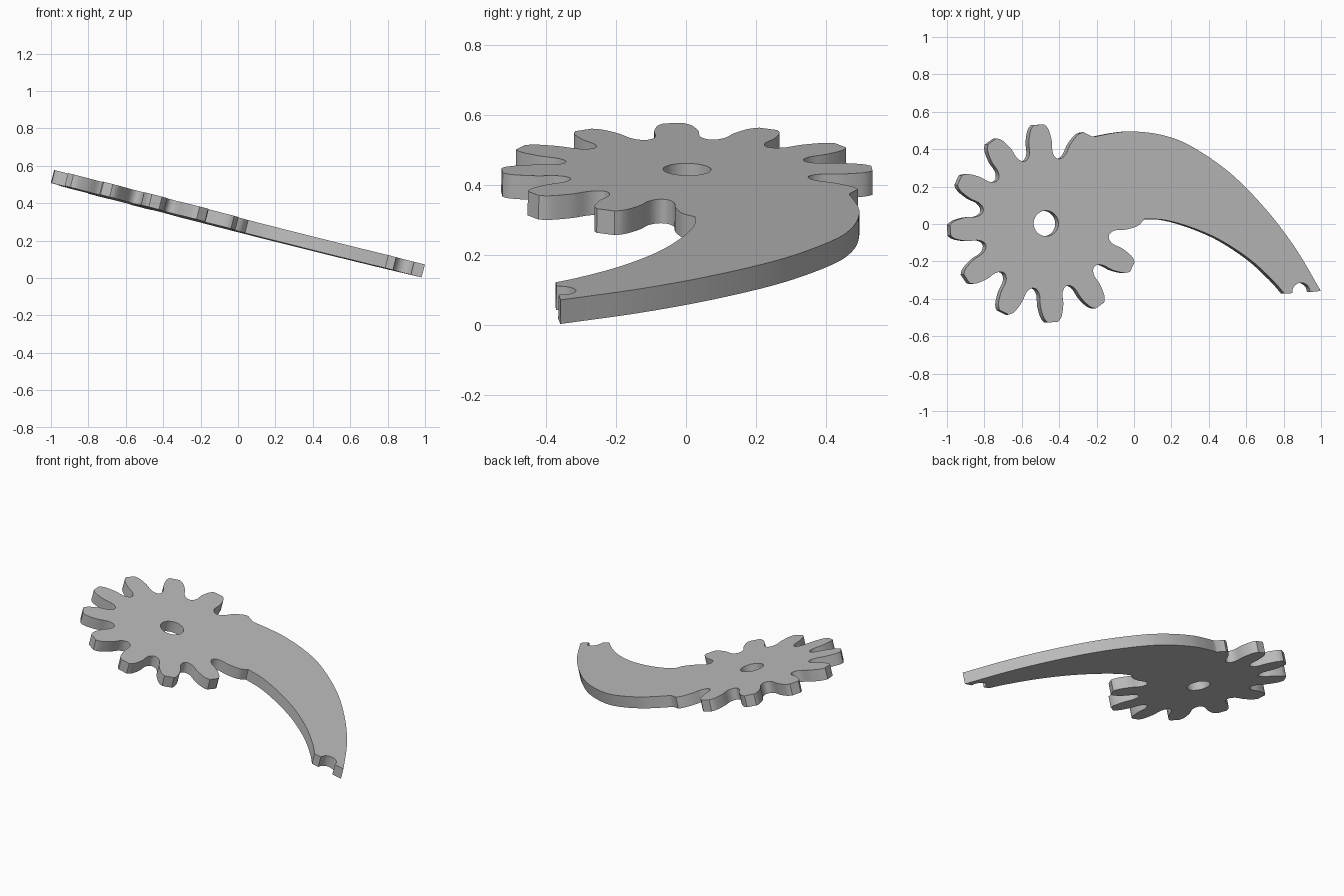
import bpy, bmesh
from math import sin, cos, radians, pi
from mathutils import Matrix, Vector

cube = bpy.data.objects.get("Cube")
if cube:
    bpy.data.objects.remove(cube)

THICK = 0.071
TILT = radians(14.4)
HUB = Vector((-0.47, 0.003, 0.445))   # centre of the hole on the top face


def polar(r, a):
    return (r * cos(a), r * sin(a))


def flat(points):
    """Plan positions turned into coordinates in the tilted plane."""
    return [((x - HUB.x) / cos(TILT), y - HUB.y) for x, y in points]


def smooth(points, steps=6):
    """Catmull-Rom curve through a few points."""
    p = [Vector(q) for q in points]
    p = [2 * p[0] - p[1]] + p + [2 * p[-1] - p[-2]]
    out = []
    for a, b, c, d in zip(p, p[1:], p[2:], p[3:]):
        for i in range(steps):
            t = i / steps
            out.append(tuple(0.5 * (2 * b + (c - a) * t + (2 * a - 5 * b + 4 * c - d) * t * t
                                    + (3 * b - a - 3 * c + d) * t ** 3)))
    return out + [tuple(p[-2])]


# Gear teeth: radius and half width, from root to tip
flank = smooth([(0.353, 0.085), (0.364, 0.072), (0.39, 0.063), (0.44, 0.064),
                (0.49, 0.054), (0.515, 0.043), (0.53, 0.028)], 3)
outline = []
for k in range(11):
    mid = radians(64 + 30 * k)
    rising = [polar(r, mid - w / r) for r, w in flank]
    falling = [polar(r, mid + w / r) for r, w in reversed(flank)]
    if k == 0:
        rising = rising[-1:]      # back of this tooth merges into the arm
    if k == 10:
        falling = []              # so does the far side of the last one
    outline += rising + falling

# Curved arm with a round notch in its end
inner = smooth([(0.055, 0.026), (0.16, 0.022), (0.3, -0.016), (0.46, -0.085),
                (0.62, -0.19), (0.74, -0.3), (0.803, -0.372)])
notch = [(0.893 - 0.048 * cos(pi * i / 12), -0.364 + 0.05 * sin(pi * i / 12))
         for i in range(13)]
outer = smooth([(0.998, -0.358), (0.86, -0.125), (0.7, 0.085), (0.51, 0.277),
                (0.3, 0.42), (0.15, 0.476), (0, 0.495), (-0.1, 0.488), (-0.21, 0.467)])
outline += flat(inner + [(0.845, -0.37)] + notch + outer)

hole = [polar(0.0685, 2 * pi * i / 40) for i in range(40)]

# Filled, extruded profile
curve = bpy.data.curves.new("plate_profile", 'CURVE')
curve.dimensions = '2D'
curve.fill_mode = 'BOTH'
curve.extrude = THICK / 2
for ring in (outline, hole):
    spline = curve.splines.new('POLY')
    spline.points.add(len(ring) - 1)
    for pt, (x, y) in zip(spline.points, ring):
        pt.co = (x, y, 0, 1)
    spline.use_cyclic_u = True
helper = bpy.data.objects.new("plate_profile", curve)
bpy.context.collection.objects.link(helper)
bpy.context.view_layer.update()
mesh = bpy.data.meshes.new_from_object(helper.evaluated_get(bpy.context.evaluated_depsgraph_get()))
bpy.data.objects.remove(helper)

# Weld, tilt and place the plate
bm = bmesh.new()
bm.from_mesh(mesh)
bmesh.ops.remove_doubles(bm, verts=bm.verts, dist=0.0001)
bmesh.ops.recalc_face_normals(bm, faces=bm.faces)
place = (Matrix.Translation(HUB) @ Matrix.Rotation(TILT, 4, 'Y')
         @ Matrix.Rotation(-0.012, 4, 'X') @ Matrix.Translation((0, 0, -THICK / 2)))
bmesh.ops.transform(bm, matrix=place, verts=bm.verts)
bm.to_mesh(mesh)
bm.free()

plate = bpy.data.objects.new("gear_with_curved_arm", mesh)
bpy.context.collection.objects.link(plate)

grey = bpy.data.materials.new("plain_grey")
grey.use_nodes = True
colour = (0.5, 0.5, 0.5, 1)
grey.diffuse_color = colour
grey.node_tree.nodes["Principled BSDF"].inputs["Base Color"].default_value = colour
mesh.materials.clear()
mesh.materials.append(grey)

bpy.ops.object.select_all(action='DESELECT')
plate.select_set(True)
bpy.context.view_layer.objects.active = plate
bpy.ops.object.shade_smooth_by_angle(angle=radians(35))
